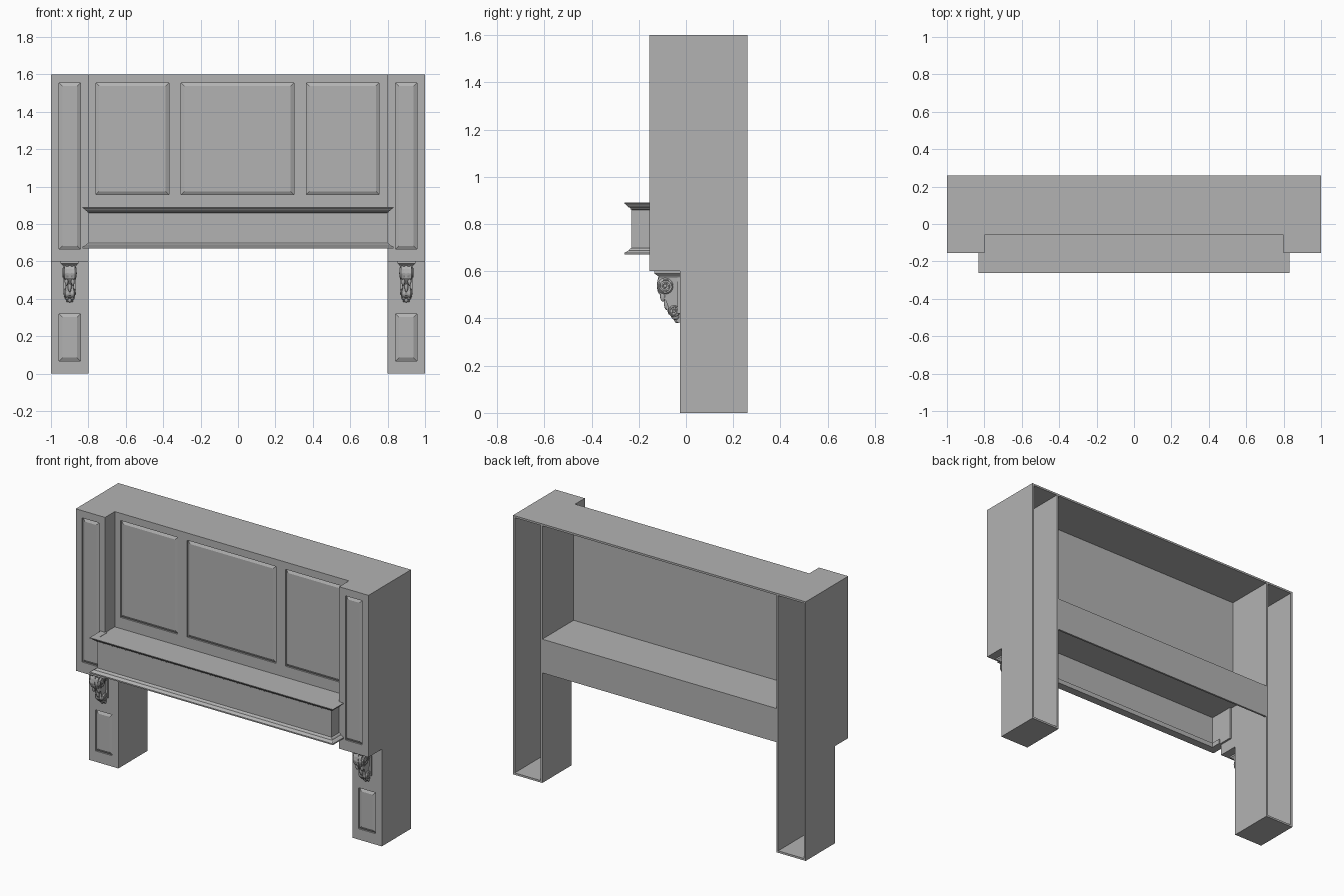
import bpy, bmesh, math

if "Cube" in bpy.data.objects:
    bpy.data.objects.remove(bpy.data.objects["Cube"])

T = 0.012                       # board thickness
mat = bpy.data.materials.new("grey_paint")
mat.diffuse_color = (0.45, 0.45, 0.45, 1)
mat.use_nodes = True
mat.node_tree.nodes["Principled BSDF"].inputs["Base Color"].default_value = mat.diffuse_color


def finish(bm, name, smooth=False):
    bmesh.ops.recalc_face_normals(bm, faces=bm.faces)
    me = bpy.data.meshes.new(name)
    bm.to_mesh(me)
    bm.free()
    me.materials.append(mat)
    ob = bpy.data.objects.new(name, me)
    bpy.context.collection.objects.link(ob)
    if smooth:
        bpy.context.view_layer.objects.active = ob
        ob.select_set(True)
        bpy.ops.object.shade_smooth_by_angle(angle=math.radians(40))
        ob.select_set(False)
    return ob


def loft(name, rings, smooth=False):
    """Closed rings of equal length joined together, with both ends capped."""
    bm = bmesh.new()
    vs = [[bm.verts.new(p) for p in r] for r in rings]
    n = len(rings[0])
    for a, b in zip(vs, vs[1:]):
        for i in range(n):
            j = (i + 1) % n
            bm.faces.new((a[i], a[j], b[j], b[i]))
    bm.faces.new(vs[0])
    bm.faces.new(vs[-1])
    return finish(bm, name, smooth)


def box(name, x0, x1, y0, y1, z0, z1):
    return loft(name, [[(x0, y0, z), (x1, y0, z), (x1, y1, z), (x0, y1, z)] for z in (z0, z1)])


def panel_board(name, x0, x1, z0, z1, y, panels, pz0, pz1, depth=0.01, slope=0.018):
    """Front board with fielded panels (x ranges) between pz0 and pz1."""
    xs = [x0] + [v for p in panels for v in p] + [x1]
    zs = [z0, pz0, pz1, z1]
    bm = bmesh.new()
    g = [[bm.verts.new((x, y, z)) for z in zs] for x in xs]
    for i in range(len(xs) - 1):
        for j in range(3):
            a = [g[i][j], g[i + 1][j], g[i + 1][j + 1], g[i][j + 1]]
            if not (i % 2 == 1 and j == 1):
                bm.faces.new(a)
                continue
            b = [bm.verts.new((v.co.x, y + depth, v.co.z)) for v in a]
            sg = [(1, 1), (-1, 1), (-1, -1), (1, -1)]
            c = [bm.verts.new((v.co.x + sx * slope, y, v.co.z + sz * slope))
                 for v, (sx, sz) in zip(a, sg)]
            for p, q in ((a, b), (b, c)):
                for k in range(4):
                    m = (k + 1) % 4
                    bm.faces.new((p[k], p[m], q[m], q[k]))
            bm.faces.new(c)
    edge = [e for e in bm.edges if e.is_boundary]
    ext = bmesh.ops.extrude_edge_only(bm, edges=edge)["geom"]
    for v in ext:
        if isinstance(v, bmesh.types.BMVert):
            v.co.y += T + 0.002
    bmesh.ops.holes_fill(bm, edges=[e for e in bm.edges if e.is_boundary], sides=0)
    return finish(bm, name)


def cylinder_x(name, x, y, z, r, w, n=24):
    """Volute drum along x with slightly rounded rims."""
    prof = [(-w, r * 0.85), (-w * 0.85, r), (w * 0.85, r), (w, r * 0.85)]
    loft(name, [[(x + dx, y + rr * math.cos(k * math.tau / n), z + rr * math.sin(k * math.tau / n))
                 for k in range(n)] for dx, rr in prof], True)


def ellipsoid(name, loc, size):
    bm = bmesh.new()
    bmesh.ops.create_uvsphere(bm, u_segments=16, v_segments=10, radius=1)
    for v in bm.verts:
        v.co = [l + c * s for l, c, s in zip(loc, v.co, size)]
    finish(bm, name, True)


def spiral(name, x, y, z, r, turns=1.75, n=40):
    """Raised scroll line on the side of a volute."""
    cu = bpy.data.curves.new(name, 'CURVE')
    cu.dimensions = '3D'
    cu.bevel_depth = r * 0.11
    cu.bevel_resolution = 1
    sp = cu.splines.new('POLY')
    sp.points.add(n)
    for k in range(n + 1):
        a = k / n * turns * math.tau
        rr = r * (0.9 - 0.7 * k / n)
        sp.points[k].co = (x, y + rr * math.cos(a), z + rr * math.sin(a), 1)
    cu.materials.append(mat)
    bpy.context.collection.objects.link(bpy.data.objects.new(name, cu))


# Top board, one U-shaped slab
u = [(-1, -.155), (-.8, -.155), (-.8, -.06), (.8, -.06), (.8, -.155), (1, -.155), (1, .26), (-1, .26)]
loft("top_board", [[(x, y, z) for x, y in u] for z in (1.6 - T, 1.6)])

# Central panelled board
panel_board("overmantel_panels", -.8, .8, .88, 1.6 - T, -.06,
            [(-.76, -.37), (-.305, .3), (.365, .755)], .957, 1.555)

# Mantel shelf box, open underneath
box("mantel_front", -.8, .8, -.23, -.23 + T, .67, .88)
box("mantel_shelf", -.8, .8, -.23, .26, .877, .888)
box("mantel_back", -.8, .8, .26 - T, .26, .68, .877)

# Mouldings wrapped around the mantel box
crown = [(-.01, .86), (0, .86), (.005, .863), (.006, .868), (.013, .871), (.019, .876),
         (.025, .883), (.031, .886), (.031, .89), (-.01, .89)]
base = [(-.02, .67), (.031, .67), (.031, .678), (.026, .68), (.02, .685), (.012, .688),
        (.008, .695), (0, .699), (-.02, .699)]
for name, prof in (("crown_moulding", crown), ("base_moulding", base)):
    path = [(-1, 0), (-1, 1), (1, 1), (1, 0)]
    loft(name, [[(s * (.8 + d), -.23 - d if f else -.15, z) for d, z in prof] for s, f in path])

# S-shaped bracket outline (y, z)
scroll = [(-.03, .585), (-.11, .585), (-.121, .56), (-.124, .535), (-.115, .51), (-.1, .492),
          (-.085, .475), (-.077, .455), (-.076, .435), (-.07, .418), (-.057, .408),
          (-.045, .395), (-.035, .382), (-.025, .382), (-.02, .40), (-.02, .585)]

for s in (-1, 1):
    side = "right" if s > 0 else "left"
    lo, hi = sorted((s * .8, s))
    pa, pb = sorted((s * .842, s * .956))

    # Pillar and leg fronts
    panel_board(side + "_pillar_front", lo, hi, .6, 1.6 - T, -.155, [(pa, pb)], .665, 1.555)
    panel_board(side + "_leg_front", lo, hi, 0, .6, -.025, [(pa, pb)], .067, .32)

    # Side walls, stepped back at the leg
    wall = [(-.145, .6), (-.145, 1.6 - T), (.26, 1.6 - T), (.26, 0), (-.015, 0), (-.015, .6)]
    for nm, x0, x1 in (("outer", s, s * (1 - T)), ("inner", s * .8, s * (.8 + T))):
        loft(side + "_pillar_%s_wall" % nm, [[(x, y, z) for y, z in wall] for x in (x0, x1)])
    box(side + "_leg_floor", lo + T, hi - T, -.015, .26, 0, T)
    box(side + "_pillar_ledge", lo + T, hi - T, -.145, -.012, .6, .6 + T)
    ea, eb = sorted((s * .8, s * (.8 - T)))
    box(side + "_mantel_end", ea, eb, -.225, -.06, .67, .88)

    # Bracket: stepped cap, back plate, scroll body and centre rib
    x = s * .9
    cap = [(.033, -.112, .572), (.036, -.116, .578), (.04, -.122, .582), (.046, -.13, .588),
           (.048, -.134, .59), (.048, -.134, .6)]
    loft(side + "_bracket_cap", [[(x - w, y, z), (x + w, y, z), (x + w, -.02, z), (x - w, -.02, z)]
                                 for w, y, z in cap])
    box(side + "_bracket_plate", x - .034, x + .034, -.037, -.02, .42, .58)
    half = lambda z: .017 + .012 * (z - .38) / .2
    loft(side + "_bracket_scroll", [[(x + k * half(z), y + (1 - abs(k)) * .004, z) for y, z in scroll]
                                    for k in (-1, -.5, .5, 1)])
    loft(side + "_bracket_rib", [[(x + dx, y - (.004 if -.12 < y < -.06 else 0), z) for y, z in scroll]
                                 for dx in (-.007, .007)])
    # Volutes with raised spirals and centre buttons
    for nm, y, z, r, w in (("upper", -.088, .537, .034, .034), ("lower", -.05, .43, .025, .027)):
        cylinder_x(side + "_%s_volute" % nm, x, y, z, r, w)
        for e in (-1, 1):
            spiral(side + "_%s_volute_spiral" % nm, x + e * w, y, z, r)
            ellipsoid(side + "_%s_volute_button" % nm, (x + e * w, y, z), (.005, r * .22, r * .22))
    # Carved leaf on the front and drop at the foot
    for e in (-1, 1):
        ellipsoid(side + "_leaf_lobe", (x + e * .017, -.098, .497), (.01, .012, .026))
        ellipsoid(side + "_foot_lobe", (x + e * .014, -.045, .408), (.012, .018, .014))
    ellipsoid(side + "_leaf_tip", (x, -.082, .47), (.01, .012, .034))
    ellipsoid(side + "_foot_drop", (x, -.038, .398), (.012, .013, .018))
